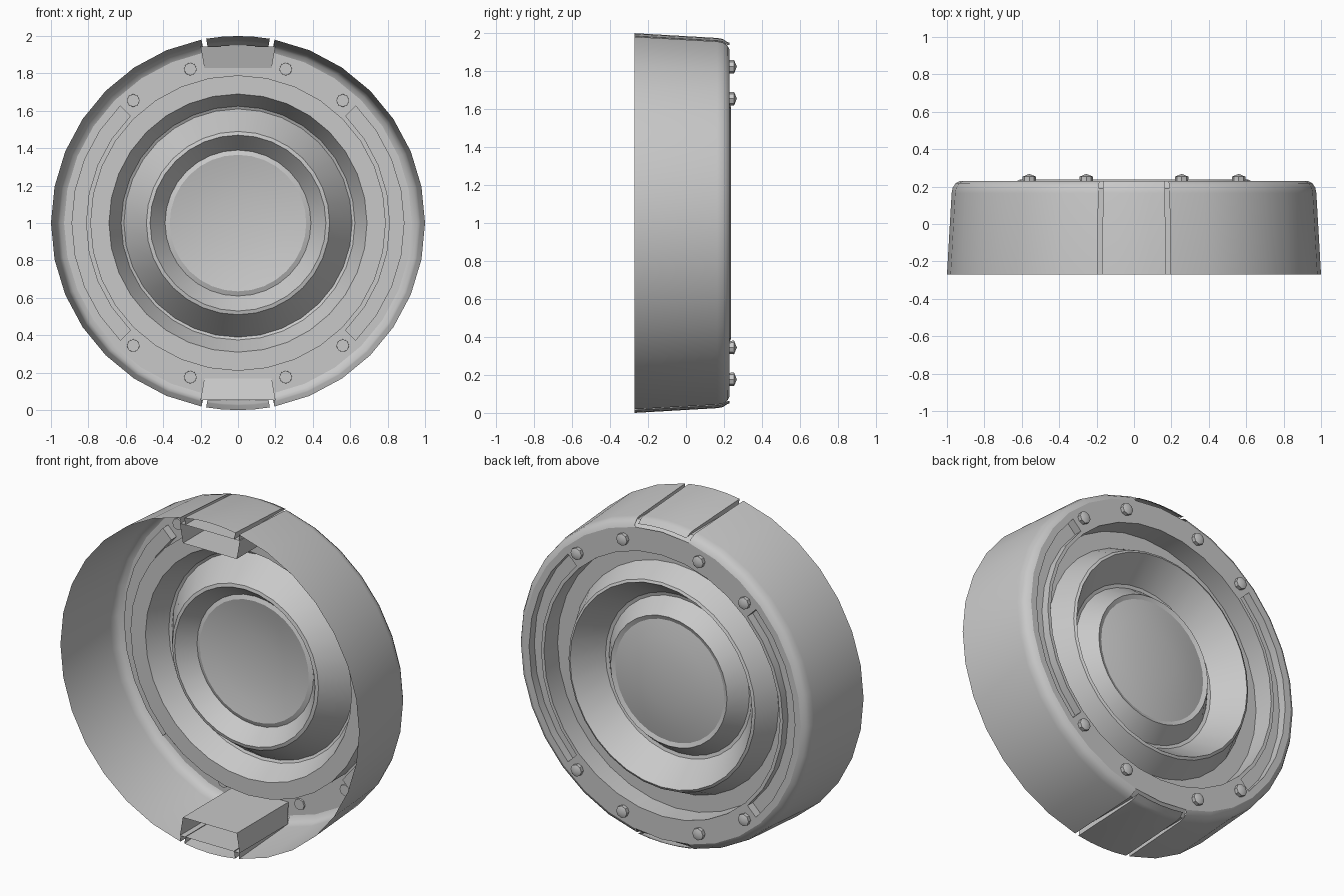
import bpy, bmesh
from math import radians, cos, sin, atan2, degrees

default = bpy.data.objects.get("Cube")
if default:
    bpy.data.objects.remove(default)

# One plain grey for everything
GREY = (0.58, 0.58, 0.58, 1.0)
grey = bpy.data.materials.new("plain grey")
grey.diffuse_color = GREY
grey.use_nodes = True
for node in grey.node_tree.nodes:
    if node.type == 'BSDF_PRINCIPLED':
        node.inputs["Base Color"].default_value = GREY

SIDES = 32
STEP = 360 / SIDES
FRONT, FACE = -0.27, 0.23


def finish(bm, name):
    bmesh.ops.remove_doubles(bm, verts=bm.verts[:], dist=0.0005)
    mesh = bpy.data.meshes.new(name)
    bm.to_mesh(mesh)
    bm.free()
    mesh.materials.append(grey)
    obj = bpy.data.objects.new(name, mesh)
    bpy.context.collection.objects.link(obj)
    bpy.ops.object.select_all(action='DESELECT')
    obj.select_set(True)
    bpy.context.view_layer.objects.active = obj
    bpy.ops.object.shade_smooth_by_angle(angle=radians(35))
    return obj


def at(r, y, angle, centre=(0, 1)):
    a = radians(angle)
    return (centre[0] + r * cos(a), y, centre[1] + r * sin(a))


def strip(bm, row_a, row_b):
    """Skin two rows of points with quads."""
    a = [bm.verts.new(p) for p in row_a]
    b = [bm.verts.new(p) for p in row_b]
    for i in range(len(a) - 1):
        bm.faces.new((a[i], a[i + 1], b[i + 1], b[i]))


def sweep(bm, profile, start=0, end=360, steps=SIDES, centre=(0, 1)):
    """Turn a profile of (radius, y) about the y direction."""
    for i in range(steps):
        a0 = start + (end - start) * i / steps
        a1 = start + (end - start) * (i + 1) / steps
        strip(bm, [at(r, y, a0, centre) for r, y in profile],
              [at(r, y, a1, centre) for r, y in profile])


# Outer wall, interrupted at top and bottom by the notches
wall = [(1.0, FRONT), (0.975, 0.165), (0.969, 0.195), (0.953, 0.218), (0.93, FACE)]
bm = bmesh.new()
for base in (-90, 90):
    sweep(bm, wall, base + STEP, base + 180 - STEP, SIDES // 2 - 2)
finish(bm, "outer_wall")

# Flat ring of the back, with a long arc recess on each side
bm = bmesh.new()
sweep(bm, [(0.93, FACE), (0.89, FACE)])
sweep(bm, [(0.81, FACE), (0.79, FACE)])
for base in (90, 270):
    sweep(bm, [(0.89, FACE), (0.81, FACE)], base - 45, base + 45, SIDES // 4)
finish(bm, "back_ring")

FLOOR = 0.18
for side, base in (("left", 0), ("right", 180)):
    bm = bmesh.new()
    sweep(bm, [(0.89, FACE), (0.89, FLOOR), (0.81, FLOOR), (0.81, FACE)],
          base - 45, base + 45, SIDES // 4)
    for end in (base - 45, base + 45):
        strip(bm, [at(0.89, FACE, end), at(0.81, FACE, end)],
              [at(0.89, FLOOR, end), at(0.81, FLOOR, end)])
    finish(bm, side + "_arc_recess")

# Groove, ridge and dish inside the ring
bm = bmesh.new()
sweep(bm, [(0.79, FACE), (0.79, 0.1), (0.69, 0.1), (0.625, 0.23), (0.61, 0.238),
           (0.49, 0.07), (0.47, 0.065), (0.39, 0.165), (0.365, 0.155)])
finish(bm, "stepped_dish")

# Shallow dome in the middle
bm = bmesh.new()
sweep(bm, [(0.365, 0.155), (0.27, 0.175), (0.14, 0.19), (0, 0.195)])
finish(bm, "centre_dome")

# Notch boxes and tongues at the top and bottom
for place, s in (("top", 1), ("bottom", -1)):
    # Box open to the front
    bm = bmesh.new()
    section = [(-0.2, 0.945, 0.19), (0.2, 0.945, 0.19),
               (0.18, 0.83, 0.225), (-0.18, 0.83, 0.225), (-0.2, 0.945, 0.19)]
    front = [(x * s, FRONT, 1 + s * r) for x, r, y in section]
    back = [(x * s, y, 1 + s * r) for x, r, y in section]
    strip(bm, front, back)
    bm.faces.new([bm.verts.new(p) for p in back[:4]])
    # Notch sides, from the cut wall edge down to the box
    for x_sign in (-1, 1):
        edge = [at(r, y, s * 90 + x_sign * STEP) for r, y in wall]
        foot = [(x, y, 1 + s * min(0.945, s * (z - 1))) for x, y, z in edge]
        strip(bm, edge, foot)
    # Lip joining the box to the flat ring
    strip(bm, [(-0.2, 0.19, 1 + s * 0.945), (0.2, 0.19, 1 + s * 0.945)],
          [(-0.18, FACE, 1 + s * 0.91), (0.18, FACE, 1 + s * 0.91)])
    finish(bm, place + "_notch_box")

    # Tongue that fills the notch, flush with the wall
    bm = bmesh.new()
    tongue = [(max(r, 0.95), y) for r, y in wall]
    half = degrees(atan2(0.17, 0.985))
    sweep(bm, tongue, s * 90 - half, s * 90 + half, 4)
    for end in (s * 90 - half, s * 90 + half):
        strip(bm, [at(r, y, end) for r, y in tongue],
              [at(min(r, 0.955), y, end) for r, y in tongue])
    finish(bm, place + "_tongue")

# Bolts around the flat ring, mirrored in four quarters
count = 0
for x in (0.255, 0.56):
    z = (0.862 ** 2 - x ** 2) ** 0.5
    for sx in (-1, 1):
        for sz in (-1, 1):
            count += 1
            bm = bmesh.new()
            sweep(bm, [(0, 0.22), (0.034, 0.22), (0.036, 0.253), (0, 0.268)],
                  steps=8, centre=(sx * x, 1 + sz * z))
            finish(bm, "bolt_%d" % count)
